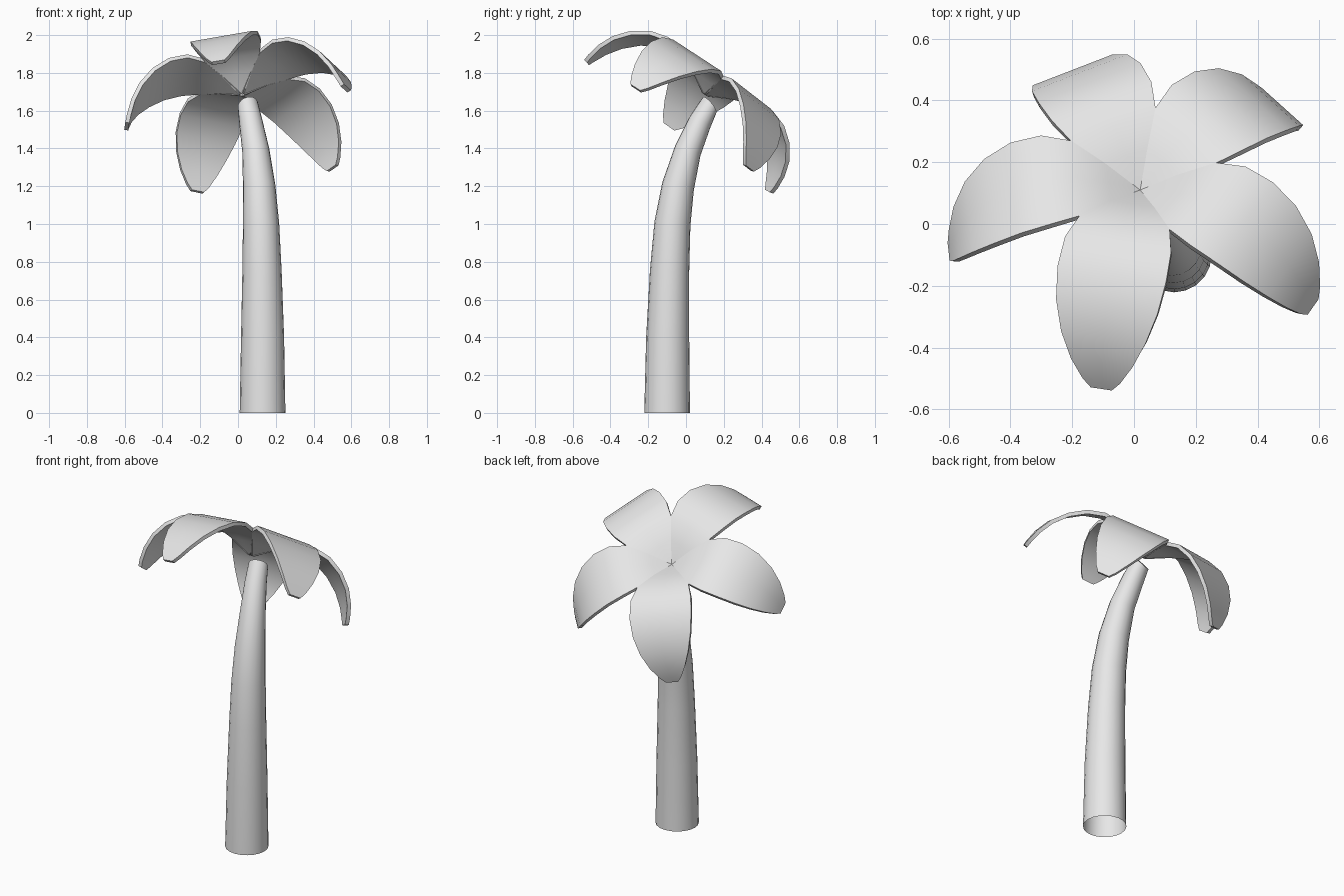
import bpy, bmesh, math
from mathutils import Vector, Matrix

cube = bpy.data.objects.get("Cube")
if cube:
    bpy.data.objects.remove(cube, do_unlink=True)

# Single plain grey material
grey = bpy.data.materials.new("plain grey")
grey.use_nodes = True
colour = (0.8, 0.8, 0.8, 1)
grey.diffuse_color = colour
grey.node_tree.nodes["Principled BSDF"].inputs["Base Color"].default_value = colour


def add_object(name, bm):
    bmesh.ops.recalc_face_normals(bm, faces=bm.faces)
    mesh = bpy.data.meshes.new(name)
    bm.to_mesh(mesh)
    bm.free()
    mesh.materials.append(grey)
    obj = bpy.data.objects.new(name, mesh)
    bpy.context.collection.objects.link(obj)
    bpy.ops.object.select_all(action='DESELECT')
    obj.select_set(True)
    bpy.context.view_layer.objects.active = obj
    return obj


def skin(bm, rows, closed):
    for a, b in zip(rows, rows[1:]):
        n = len(a)
        for i in range(n if closed else n - 1):
            j = (i + 1) % n
            bm.faces.new((a[i], a[j], b[j], b[i]))


# Trunk: leaning tapered tube, open below; centre x, y, z, radius, tilt in degrees
stations = [
    (.13, -.10, 0, .121, 0), (.13, -.097, .4, .114, 1), (.127, -.087, .75, .104, 3),
    (.122, -.072, 1.0, .096, 8), (.112, -.042, 1.2, .086, 15),
    (.094, .01, 1.39, .072, 24), (.068, .075, 1.54, .062, 34), (.052, .125, 1.63, .055, 52),
]
SIDES = 20
bm = bmesh.new()
rings = []
for x, y, z, r, tilt in stations:
    lean = Matrix.Rotation(-math.radians(tilt), 3, Vector((.94, .34, 0)))
    rings.append([bm.verts.new(Vector((x, y, z)) + lean @ Vector(
        (r * math.cos(k * math.tau / SIDES), r * math.sin(k * math.tau / SIDES), 0)))
        for k in range(SIDES)])
skin(bm, rings, True)
bm.faces.new(rings[-1])
add_object("trunk", bm)
bpy.ops.object.shade_smooth_by_angle(angle=math.radians(40))

# Crown frame: tilted backwards, with five equal fronds around its axis
up = Vector((-.055, .573, .818)).normalized()
side = Vector((1, 0, 0))
side = (side - up * side.dot(up)).normalized()
crown = Matrix((side, up.cross(side), up)).transposed().to_4x4()
crown.translation = (.02, .11, 1.70)

# Frond profile: distance out, height, half width
frond = [
    (0, 0, .015), (.1, .062, .082), (.2, .105, .148), (.3, .115, .176), (.4, .088, .18),
    (.49, .03, .168), (.56, -.045, .14), (.605, -.125, .102), (.628, -.195, .062),
    (.636, -.228, .035),
]
for n in range(5):
    bm = bmesh.new()
    rows = [[bm.verts.new((u, w * s, h)) for s in (-1, 0, 1)] for u, h, w in frond]
    skin(bm, rows, False)
    turn = Matrix.Rotation(math.radians(41.4 + 72 * n), 4, 'Z')
    obj = add_object(f"frond_{n + 1}", bm)
    obj.data.transform(crown @ turn)
    # Thickness grows away from the upper surface
    if obj.data.polygons[0].normal.dot(up) < 0:
        obj.data.flip_normals()
    solid = obj.modifiers.new("thickness", 'SOLIDIFY')
    solid.thickness = .022
    solid.offset = -1
    bpy.ops.object.modifier_apply(modifier=solid.name)
    bpy.ops.object.shade_smooth_by_angle(angle=math.radians(40))
